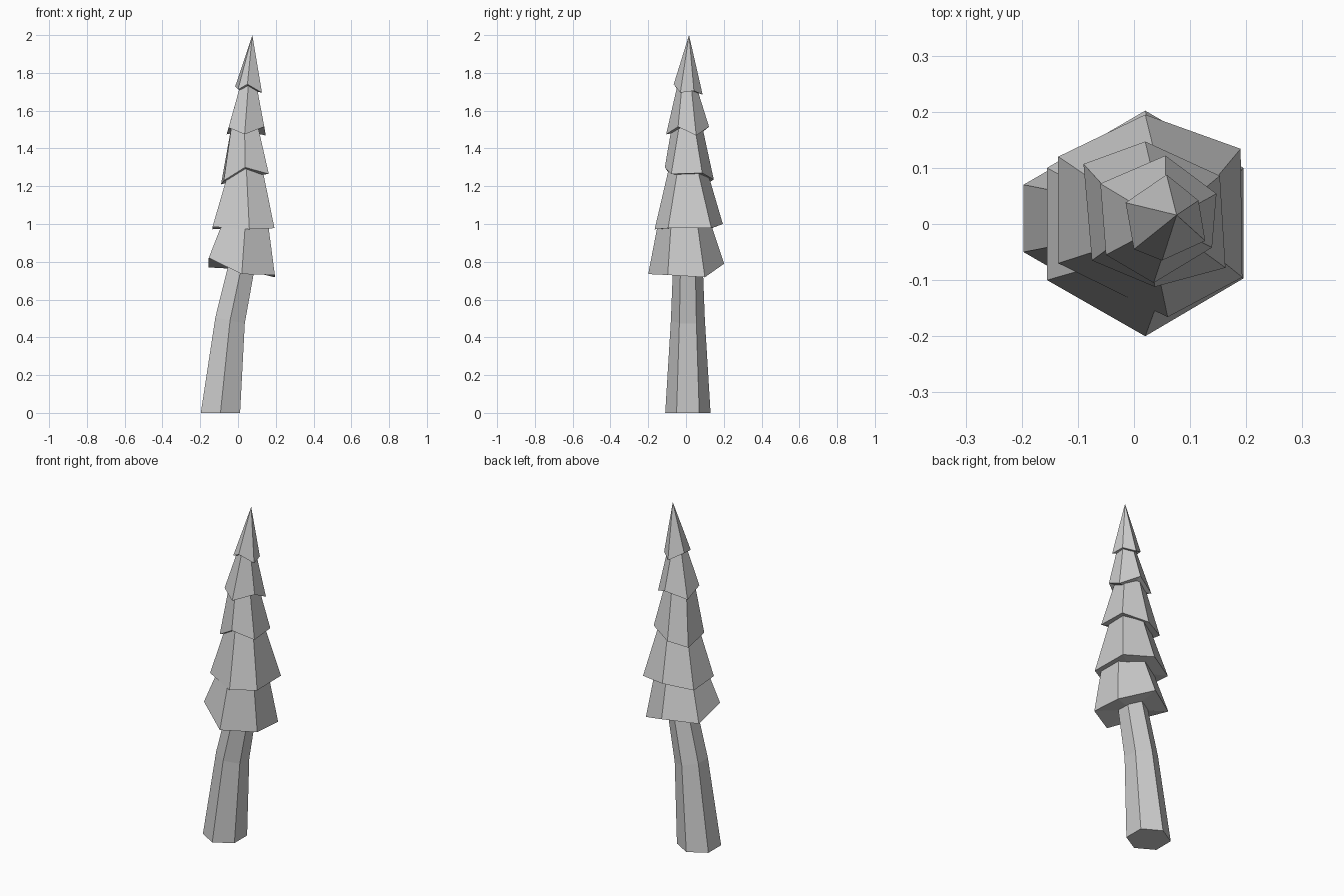
import bpy, bmesh, math


def hexagon(cx, cy, z, r, tilt=0.0):
    # Six points counter-clockwise, starting at the front (-y)
    pts = []
    for i in range(6):
        a = math.radians(-90 + 60 * i)
        dx, dy = r * math.cos(a), r * math.sin(a)
        pts.append((cx + dx, cy + dy, z - tilt * dx))
    return pts


def loft(name, rings, apex=None):
    # Flat-faced skin through rings of six, closed at both ends
    bm = bmesh.new()
    loops = [[bm.verts.new(p) for p in ring] for ring in rings]
    for a, b in zip(loops, loops[1:]):
        for i in range(6):
            j = (i + 1) % 6
            bm.faces.new((a[i], a[j], b[j], b[i]))
    # Underside as a fan around its centre
    mid = bm.verts.new([sum(p[k] for p in rings[0]) / 6 for k in range(3)])
    for i in range(6):
        bm.faces.new((loops[0][(i + 1) % 6], loops[0][i], mid))
    if apex:
        tip = bm.verts.new(apex)
        for i in range(6):
            bm.faces.new((loops[-1][i], loops[-1][(i + 1) % 6], tip))
    else:
        bm.faces.new(loops[-1])
    bmesh.ops.recalc_face_normals(bm, faces=bm.faces)
    mesh = bpy.data.meshes.new(name)
    bm.to_mesh(mesh)
    bm.free()
    bpy.context.collection.objects.link(bpy.data.objects.new(name, mesh))


# Leaning, bent trunk
loft("trunk", [hexagon(-0.093, 0.01, 0, 0.12),
               hexagon(-0.042, 0.01, 0.49, 0.09, 0.2),
               hexagon(0.035, 0.01, 0.85, 0.076, 0.2)])

# Foliage tiers: uneven skirt (front, then counter-clockwise) and narrow top
loft("foliage_bottom", [
    [(0.02, -0.2, 0.735), (0.195, -0.097, 0.73), (0.195, 0.1, 0.718),
     (0.02, 0.202, 0.79), (-0.155, 0.1, 0.77), (-0.155, -0.1, 0.82)],
    hexagon(0.04, -0.01, 1.02, 0.135)])

loft("foliage_low", [
    [(0.06, -0.166, 0.972), (0.193, -0.095, 0.978), (0.19, 0.134, 0.978),
     (0.02, 0.195, 1.0), (-0.135, 0.12, 0.972), (-0.135, -0.07, 0.985)],
    hexagon(0.043, 0.008, 1.32, 0.093)])

loft("foliage_middle", [
    [(0.037, -0.112, 1.3), (0.163, -0.078, 1.265), (0.153, 0.086, 1.27),
     (0.02, 0.147, 1.235), (-0.09, 0.107, 1.21), (-0.075, -0.065, 1.23)],
    hexagon(0.035, 0.005, 1.53, 0.078)])

loft("foliage_high", [
    [(0.035, -0.105, 1.475), (0.139, -0.042, 1.515), (0.147, 0.054, 1.468),
     (0.056, 0.122, 1.515), (-0.06, 0.072, 1.475), (-0.05, -0.055, 1.51)],
    hexagon(0.056, 0.003, 1.75, 0.045)])

loft("foliage_tip", [
    [(0.05, -0.065, 1.74), (0.127, -0.03, 1.695), (0.115, 0.042, 1.705),
     (0.058, 0.088, 1.685), (-0.015, 0.038, 1.728), (0.0, -0.045, 1.712)]],
    apex=(0.076, 0.016, 2.0))
